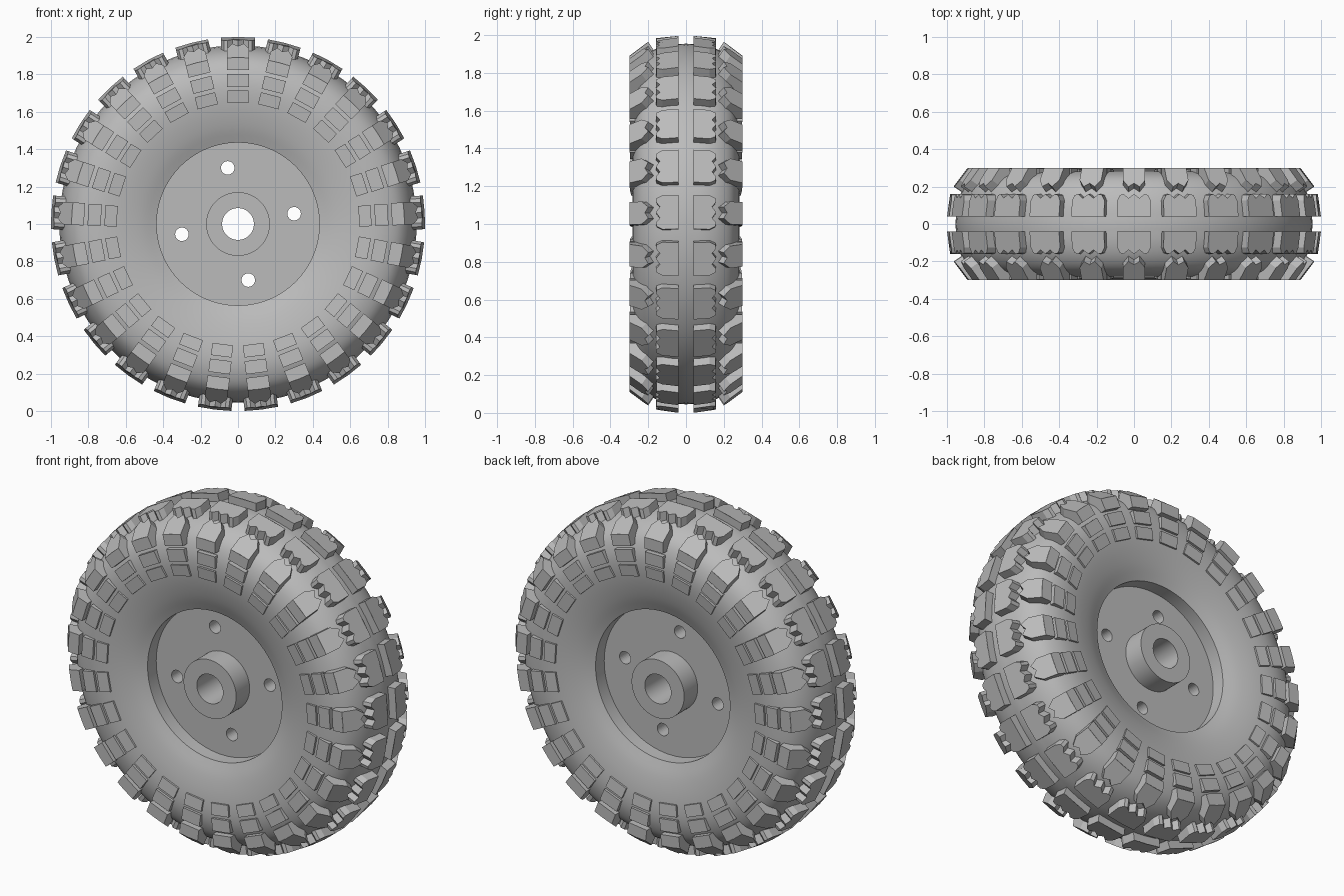
import bpy
import bmesh
from math import sin, cos, pi, radians
from mathutils import Matrix, Vector

cube = bpy.data.objects.get("Cube")
if cube:
    bpy.data.objects.remove(cube, do_unlink=True)

grey = bpy.data.materials.new("plain_grey")
grey.use_nodes = True
COLOUR = (0.5, 0.5, 0.5, 1)
grey.diffuse_color = COLOUR
grey.node_tree.nodes["Principled BSDF"].inputs["Base Color"].default_value = COLOUR

REPEATS = 25
STEP = 2 * pi / REPEATS


def polar(angle, y, r):
    """Point on the wheel, whose axle runs along y at height 1."""
    return Vector((r * sin(angle), y, 1 + r * cos(angle)))


def finish(name, bm, smooth=False):
    bmesh.ops.recalc_face_normals(bm, faces=bm.faces)
    mesh = bpy.data.meshes.new(name)
    bm.to_mesh(mesh)
    bm.free()
    mesh.materials.append(grey)
    obj = bpy.data.objects.new(name, mesh)
    bpy.context.collection.objects.link(obj)
    bpy.ops.object.select_all(action='DESELECT')
    obj.select_set(True)
    bpy.context.view_layer.objects.active = obj
    if smooth:
        bpy.ops.object.shade_smooth_by_angle(angle=radians(30))
    return obj


def lathe(name, half, segments=100):
    """Spin a half profile of (y, r) points, mirrored in y, into a closed ring."""
    loop = half + [(-y, r) for y, r in reversed(half) if y > 0]
    bm = bmesh.new()
    rings = [[bm.verts.new(polar(2 * pi * i / segments, y, r)) for y, r in loop]
             for i in range(segments)]
    n = len(loop)
    for i in range(segments):
        a, b = rings[i], rings[(i + 1) % segments]
        for j in range(n):
            k = (j + 1) % n
            bm.faces.new((a[j], a[k], b[k], b[j]))
    return finish(name, bm, smooth=True)


def spline(points, steps=4):
    """Catmull-Rom curve through the points."""
    p = [Vector(q) for q in points]
    p = [2 * p[0] - p[1]] + p + [2 * p[-1] - p[-2]]
    out = []
    for a, b, c, d in zip(p, p[1:], p[2:], p[3:]):
        for s in range(steps):
            t = s / steps
            q = (2 * b + (c - a) * t + (2 * a - 5 * b + 4 * c - d) * t ** 2
                 + (3 * b - a - 3 * c + d) * t ** 3) / 2
            out.append((q.x, q.y))
    return out + [tuple(points[-1])]


def blocks(name, shapes):
    """Repeat prisms around both sides; each shape is (top, bottom) of (t, y, r)."""
    bm = bmesh.new()
    for k in range(REPEATS):
        for side in (1, -1):
            for top, bottom in shapes:
                a, b = [[bm.verts.new(polar(k * STEP + t / r, side * y, r))
                         for t, y, r in ring] for ring in (top, bottom)]
                bm.faces.new(a)
                bm.faces.new(b[::-1])
                for i in range(len(a)):
                    j = (i + 1) % len(a)
                    bm.faces.new((a[i], b[i], b[j], a[j]))
    return finish(name, bm)


def mirrored(half):
    """Close an outline of (t, y) points that is symmetric in t."""
    return half + [(-t, y) for t, y in reversed(half) if t > 0]


# Tyre body: rounded crown, bulging sidewall and dished inner slope
crown = spline([(0.0, 0.955), (0.1, 0.945), (0.18, 0.918), (0.24, 0.87),
                (0.272, 0.80), (0.282, 0.72), (0.272, 0.62),
                (0.248, 0.52), (0.215, 0.435)])
lathe("tyre", crown)

# Hub: recessed plate with a bored central boss
hub = lathe("hub_plate", [(0.135, 0.44), (0.135, 0.17), (0.26, 0.17), (0.26, 0.085)])

# Bolt holes through the plate
bm = bmesh.new()
for i in range(4):
    centre = polar(radians(-10.4) + i * pi / 2, 0, 0.305)
    bmesh.ops.create_cone(bm, cap_ends=True, segments=32, radius1=0.036,
                          radius2=0.036, depth=0.6,
                          matrix=Matrix.Translation(centre) @ Matrix.Rotation(pi / 2, 4, 'X'))
cutter = finish("bolt_hole_cutter", bm)
cutter.hide_render = True
cut = hub.modifiers.new("bolt_holes", 'BOOLEAN')
cut.operation = 'DIFFERENCE'
cut.solver = 'EXACT'
cut.object = cutter
bpy.context.view_layer.objects.active = hub
bpy.ops.object.modifier_apply(modifier=cut.name)
bpy.data.objects.remove(cutter, do_unlink=True)

# Centre tread blocks: chamfered, with a zigzag outer edge
outline = mirrored([(0, 0.04), (0.09, 0.04), (0.09, 0.125), (0.075, 0.155),
                    (0.055, 0.16), (0.03, 0.138), (0, 0.16)])
blocks("centre_tread_blocks", [(
    [(t, y, 1 - (y - 0.04) * 0.14) for t, y in outline],
    [(t, y, 0.9) for t, y in outline])])

# Shoulder tread blocks: sloping, with a notched inner end
outline = mirrored([(0, 0.3), (0.06, 0.3), (0.06, 0.235), (0.03, 0.2), (0, 0.218)])
blocks("shoulder_tread_blocks", [(
    [(t, y, 0.965 - (y - 0.2) * 0.75) for t, y in outline],
    [(t, y - 0.04, 0.905 - (y - 0.2) * 0.75) for t, y in outline])])

# Sidewall blocks: three rows of raised pads
rows = []
for low, high, width, y_low, y_high in ((0.65, 0.715, 0.056, 0.287, 0.295),
                                        (0.735, 0.805, 0.058, 0.296, 0.298),
                                        (0.825, 0.89, 0.06, 0.3, 0.3)):
    pad = [(-width, y_low, low), (width, y_low, low),
           (width, y_high, high), (-width, y_high, high)]
    rows.append((pad, [(t, 0.2, r) for t, y, r in pad]))
blocks("sidewall_blocks", rows)
